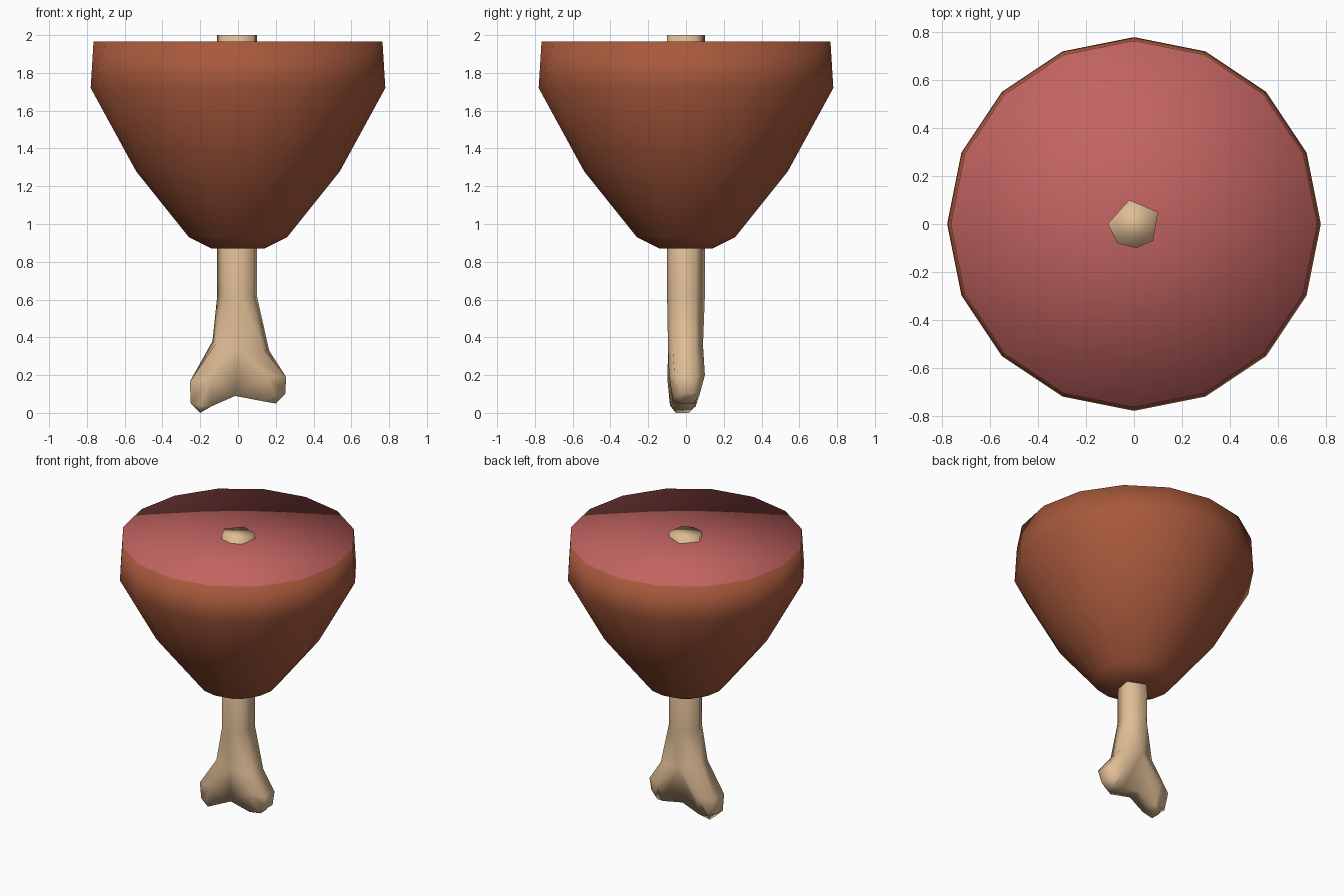
import bpy, bmesh, math

cube = bpy.data.objects.get("Cube")
if cube:
    bpy.data.objects.remove(cube, do_unlink=True)


def material(name, colour):
    m = bpy.data.materials.new(name)
    m.use_nodes = True
    rgba = (*colour, 1)
    m.diffuse_color = rgba
    m.node_tree.nodes["Principled BSDF"].inputs["Base Color"].default_value = rgba
    return m


def add_ring(bm, points):
    return [bm.verts.new(p) for p in points]


def bridge(bm, a, b):
    """Join two closed rings of equal length with quads."""
    n = len(a)
    for i in range(n):
        j = (i + 1) % n
        bm.faces.new((a[i], a[j], b[j], b[i]))


def finish(bm, name, materials):
    bmesh.ops.recalc_face_normals(bm, faces=bm.faces[:])
    for f in bm.faces:
        f.smooth = True
    mesh = bpy.data.meshes.new(name)
    bm.to_mesh(mesh)
    bm.free()
    for m in materials:
        mesh.materials.append(m)
    obj = bpy.data.objects.new(name, mesh)
    bpy.context.collection.objects.link(obj)
    return obj


roast = material("roasted brown", (0.39, 0.10, 0.045))
pink = material("cut meat pink", (0.54, 0.127, 0.12))
ivory = material("bone ivory", (0.74, 0.51, 0.30))

# Meat: turned profile with a pink cut face on top
SIDES = 16
profile = [(0.14, 0.87), (0.26, 0.93), (0.54, 1.28), (0.78, 1.72), (0.765, 1.965)]
bm = bmesh.new()
rings = []
for r, z in profile:
    angles = [2 * math.pi * i / SIDES for i in range(SIDES)]
    rings.append(add_ring(bm, [(r * math.cos(a), r * math.sin(a), z) for a in angles]))
for low, high in zip(rings, rings[1:]):
    bridge(bm, low, high)
bm.faces.new(rings[0])
centre = bm.verts.new((0, 0, profile[-1][1]))
for i in range(SIDES):
    f = bm.faces.new((rings[-1][i], rings[-1][(i + 1) % SIDES], centre))
    f.material_index = 1
finish(bm, "meat", [roast, pink])

# Bone shaft: irregular six-sided section, flared at the lower end
section = [(0.01, -0.10), (0.08, -0.07), (0.10, 0.05),
           (-0.02, 0.10), (-0.11, 0.0), (-0.07, -0.08)]
flare = [(0, -0.095, 0.34), (0.14, -0.07, 0.33), (0.165, 0.05, 0.33),
         (0, 0.09, 0.36), (-0.135, 0.02, 0.38), (-0.115, -0.08, 0.37)]
bm = bmesh.new()
top = add_ring(bm, [(x, y, 2.0) for x, y in section])
waist = add_ring(bm, [(x, y, 0.62) for x, y in section])
fork = add_ring(bm, flare)
bm.faces.new(top)
bridge(bm, top, waist)
bridge(bm, waist, fork)

# Bone knuckles: two lobes that share the notch between them
notch = add_ring(bm, [(-0.015, 0.06, 0.09), (-0.015, -0.06, 0.09)])
lobe_mid = [(0.15, -0.09, 0.20), (0.255, -0.06, 0.19), (0.255, 0.05, 0.19),
            (0.15, 0.10, 0.20), (0.14, 0.06, 0.06), (0.14, -0.07, 0.06)]
lobe_end = [(0.20, -0.06, 0.09), (0.25, -0.035, 0.10), (0.25, 0.035, 0.10),
            (0.20, 0.07, 0.09), (0.20, 0.04, 0.05), (0.20, -0.03, 0.05)]
front, right_a, right_b, back, left_a, left_b = fork
for side, edge, drop, shift in ((1, (right_a, right_b), 0, 0),
                                (-1, (left_b, left_a), 0.05, -0.025)):
    root = [front, *edge, back, *notch]
    mid = add_ring(bm, [(side * x, y + shift / 3, z - drop * 0.5) for x, y, z in lobe_mid])
    end = add_ring(bm, [(side * x, y + shift, z - drop) for x, y, z in lobe_end])
    bridge(bm, root, mid)
    bridge(bm, mid, end)
    bm.faces.new(end)
finish(bm, "bone", [ivory])
